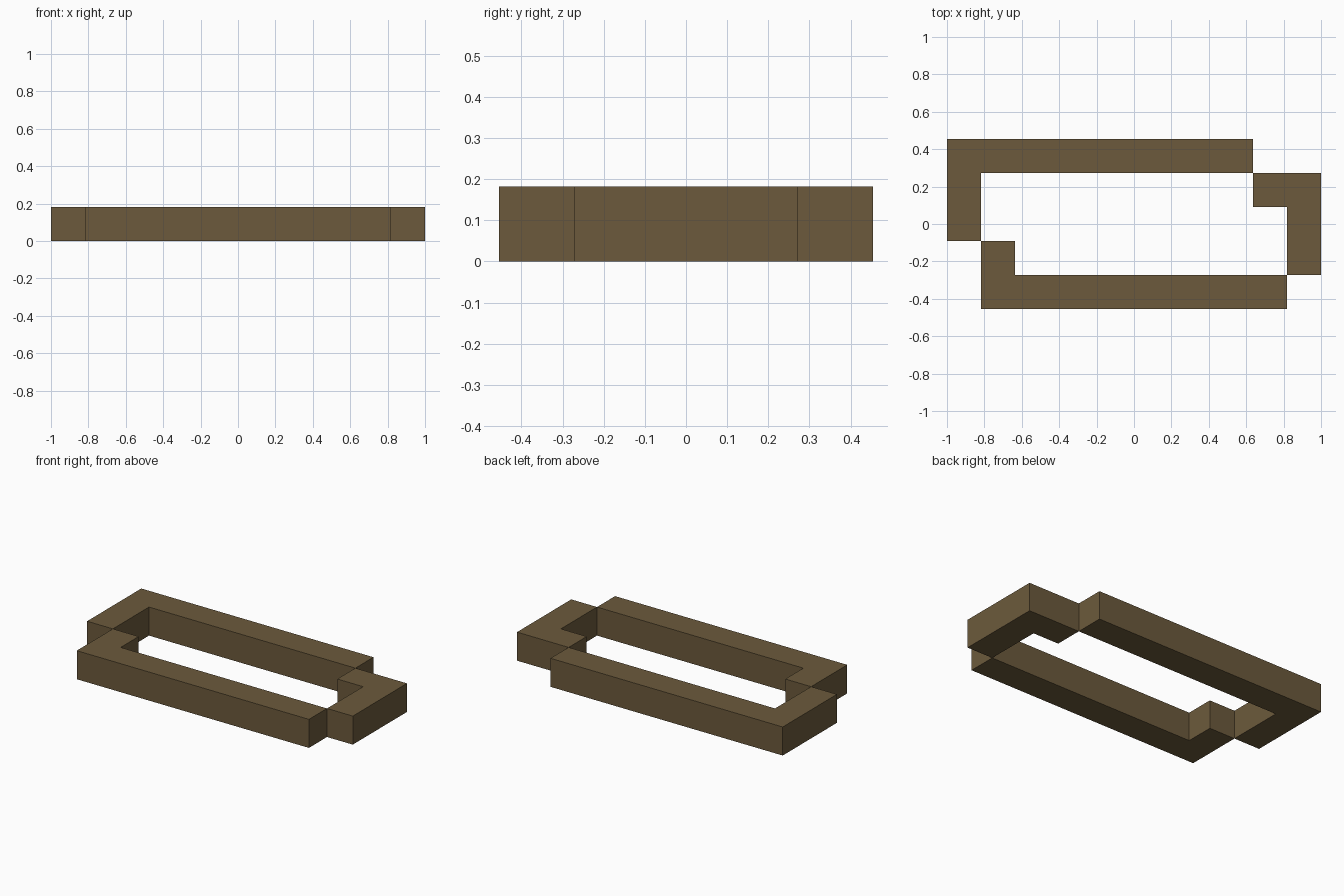
import bpy
import bmesh

cube = bpy.data.objects.get("Cube")
if cube:
    bpy.data.objects.remove(cube, do_unlink=True)

U = 2 / 11  # width of one block; the outline is 11 by 5 blocks

brown = bpy.data.materials.new("earth_brown")
colour = (0.150, 0.102, 0.045, 1)
brown.use_nodes = True
brown.diffuse_color = colour
brown.node_tree.nodes["Principled BSDF"].inputs["Base Color"].default_value = colour


def wall(name, outline):
    """Extrude an outline, given in blocks from the front right corner, one block high."""
    bm = bmesh.new()
    base = bm.faces.new([bm.verts.new(((x - 5.5) * U, (y - 2.5) * U, 0)) for x, y in outline])
    top = bmesh.ops.extrude_face_region(bm, geom=[base], use_keep_orig=True)["geom"]
    verts = [v for v in top if isinstance(v, bmesh.types.BMVert)]
    bmesh.ops.translate(bm, vec=(0, 0, U), verts=verts)
    bmesh.ops.recalc_face_normals(bm, faces=bm.faces)
    mesh = bpy.data.meshes.new(name)
    bm.to_mesh(mesh)
    bm.free()
    mesh.materials.append(brown)
    obj = bpy.data.objects.new(name, mesh)
    bpy.context.collection.objects.link(obj)


# Three L-shaped walls that touch at their corner edges
wall("back_wall", [(0, 2), (1, 2), (1, 4), (9, 4), (9, 5), (0, 5)])
wall("front_wall", [(1, 0), (10, 0), (10, 1), (2, 1), (2, 2), (1, 2)])
wall("left_wall", [(10, 1), (11, 1), (11, 4), (9, 4), (9, 3), (10, 3)])
